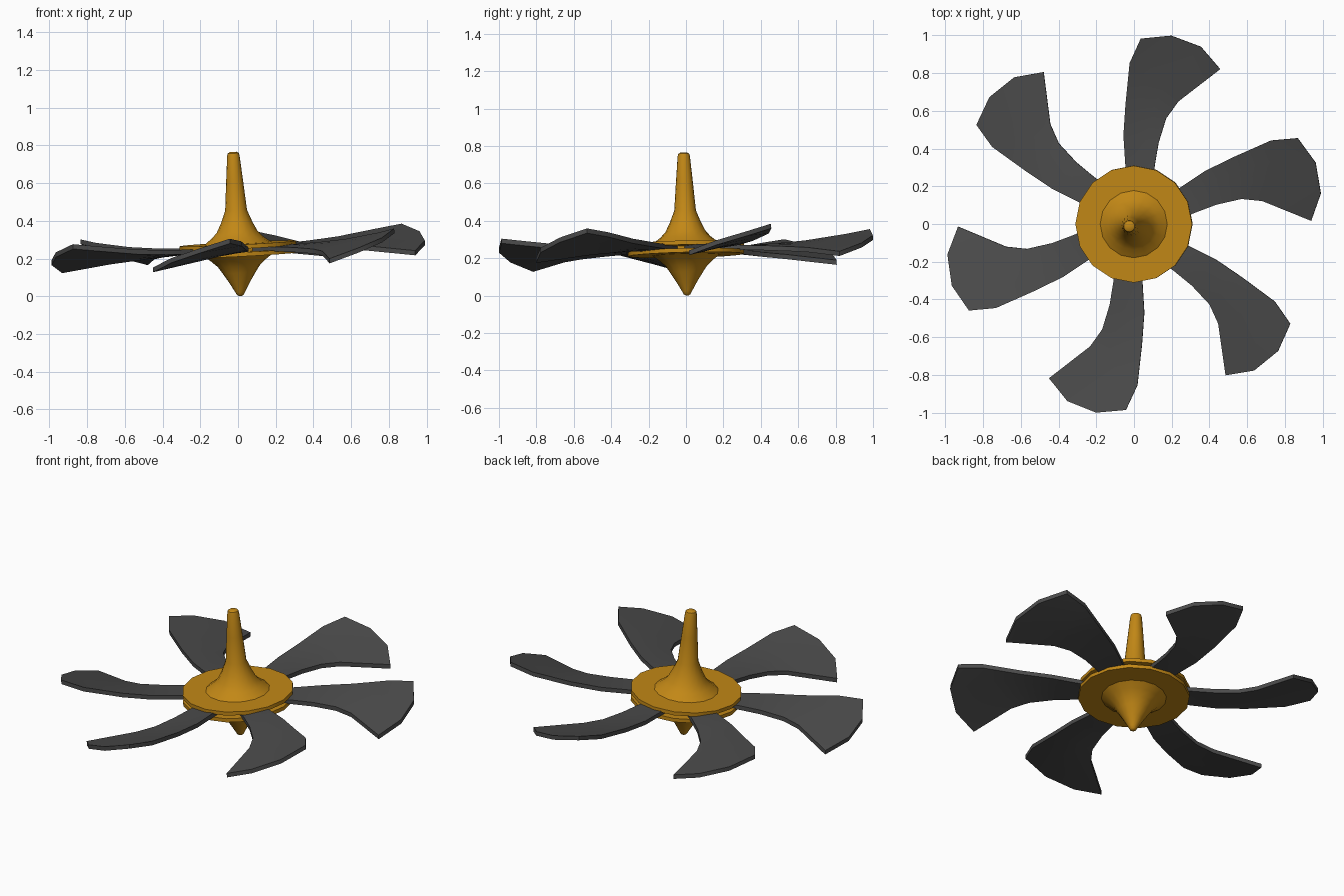
import bpy, bmesh, math
from mathutils import Matrix, Vector

if "Cube" in bpy.data.objects:
    bpy.data.objects.remove(bpy.data.objects["Cube"])

def material(name, rgb):
    m = bpy.data.materials.new(name)
    m.diffuse_color = (*rgb, 1)
    m.use_nodes = True
    m.node_tree.nodes["Principled BSDF"].inputs["Base Color"].default_value = m.diffuse_color
    return m

gold = material("gold", (0.54, 0.245, 0.008))
charcoal = material("charcoal", (0.07, 0.07, 0.07))

# Whole top leans slightly about the disc centre
axis = Vector((-0.05, -0.024, 1)).normalized()
pivot = Matrix.Translation((0, 0, 0.25))
lean = pivot @ Vector((0, 0, 1)).rotation_difference(axis).to_matrix().to_4x4() @ pivot.inverted()

def finish(bm, name, mat, angle=35):
    bmesh.ops.recalc_face_normals(bm, faces=bm.faces)
    me = bpy.data.meshes.new(name)
    bm.to_mesh(me)
    bm.free()
    me.materials.append(mat)
    ob = bpy.data.objects.new(name, me)
    bpy.context.collection.objects.link(ob)
    bpy.ops.object.select_all(action='DESELECT')
    ob.select_set(True)
    bpy.context.view_layer.objects.active = ob
    bpy.ops.object.shade_smooth_by_angle(angle=math.radians(angle))
    return ob

def lathe(name, profile, sides=16):
    """Closed turned solid from (radius, height) pairs."""
    bm = bmesh.new()
    rings = []
    for r, z in profile:
        rings.append([bm.verts.new((r * math.cos(2 * math.pi * i / sides),
                                    r * math.sin(2 * math.pi * i / sides), z))
                      for i in range(sides)])
    for a, b in zip(rings, rings[1:]):
        for i in range(sides):
            j = (i + 1) % sides
            bm.faces.new((a[i], a[j], b[j], b[i]))
    bm.faces.new(rings[0])
    bm.faces.new(rings[-1])
    ob = finish(bm, name, gold)
    ob.matrix_world = lean
    return ob

# Spindle parts
lathe("handle", [(0.185, 0.275), (0.165, 0.290), (0.135, 0.313), (0.108, 0.342), (0.084, 0.39),
                 (0.058, 0.455), (0.045, 0.61), (0.033, 0.745), (0.029, 0.759), (0.018, 0.766)])
lathe("point", [(0.008, 0.001), (0.018, 0.007), (0.026, 0.022), (0.055, 0.073), (0.088, 0.125),
                (0.112, 0.160), (0.145, 0.190), (0.185, 0.220)])
lathe("core", [(0.17, 0.215), (0.17, 0.28)])

# Two clamping discs with the blade roots between them
for name, z0, z1 in (("upper_disc", 0.258, 0.28), ("lower_disc", 0.217, 0.239)):
    lathe(name, [(0.31, z0), (0.31, z1)])

# Blade sections from root to tip: raised edge, lowered edge
sections = [
    ((-0.04, 0.14, 0.249), (0.09, 0.14, 0.247)),
    ((-0.045, 0.31, 0.252), (0.11, 0.31, 0.245)),
    ((-0.055, 0.47, 0.258), (0.13, 0.43, 0.238)),
    ((-0.043, 0.64, 0.270), (0.17, 0.56, 0.228)),
    ((-0.02, 0.855, 0.298), (0.235, 0.65, 0.218)),
]
tip = [(0.04, 0.985, 0.318), (0.2, 1.0, 0.276), (0.355, 0.94, 0.230), (0.455, 0.82, 0.182)]
HALF = 0.0125

def make_blade(index):
    rows = [[Vector(a).lerp(Vector(b), t / 3) for t in range(4)] for a, b in sections]
    rows.append([Vector(p) for p in tip])
    bm = bmesh.new()
    grid = [[bm.verts.new(p - Vector((0, 0, HALF))) for p in row] for row in rows]
    for a, b in zip(grid, grid[1:]):
        for i in range(3):
            bm.faces.new((a[i], a[i + 1], b[i + 1], b[i]))
    # Thicken upward
    ret = bmesh.ops.extrude_face_region(bm, geom=bm.faces[:], use_keep_orig=True)
    top = [v for v in ret["geom"] if isinstance(v, bmesh.types.BMVert)]
    bmesh.ops.translate(bm, verts=top, vec=(0, 0, 2 * HALF))
    ob = finish(bm, f"blade_{index + 1}", charcoal)
    ob.matrix_world = lean @ Matrix.Rotation(index * math.pi / 3, 4, 'Z')

for k in range(6):
    make_blade(k)
